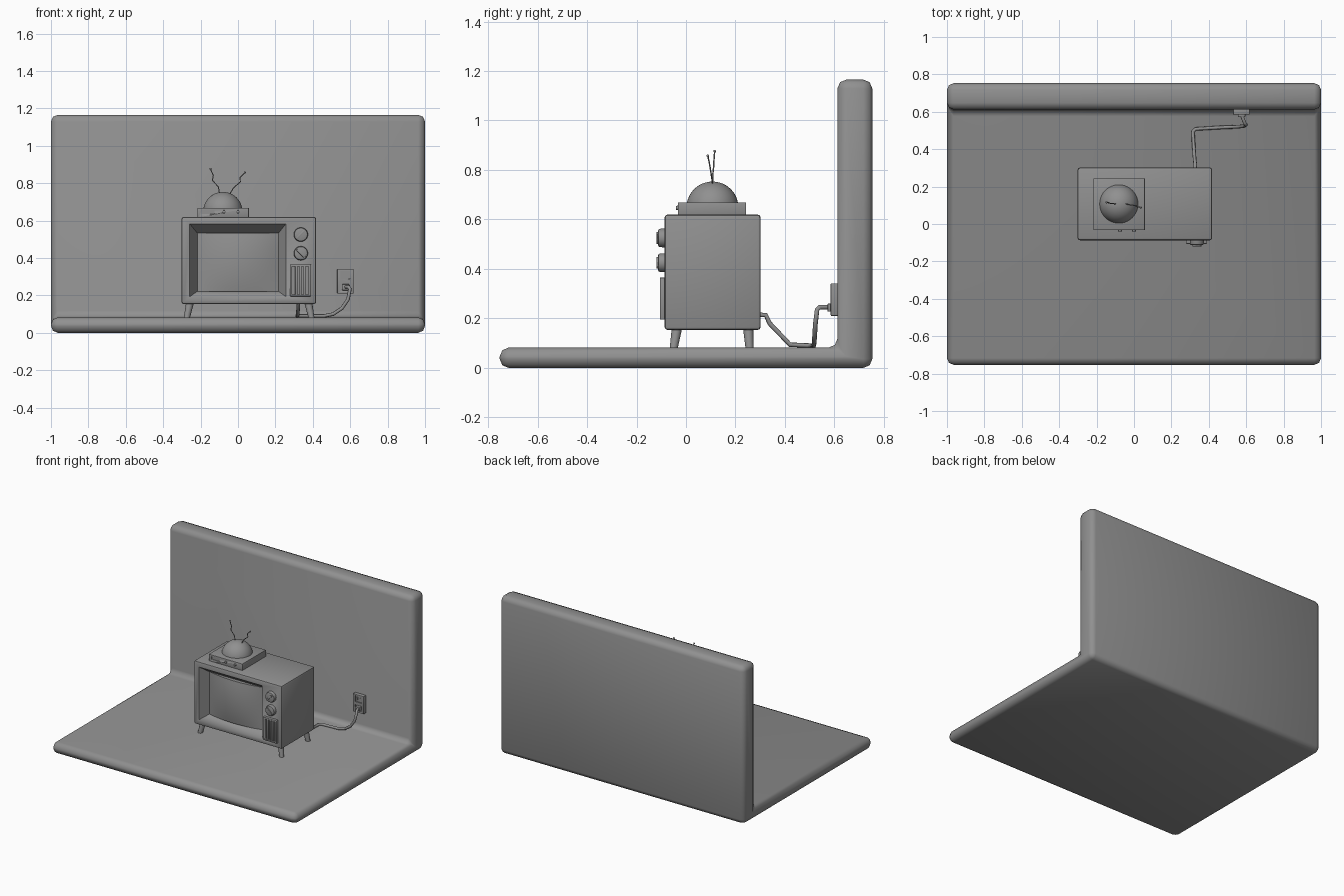
import bpy, bmesh, math
from mathutils import Vector

if "Cube" in bpy.data.objects:
    bpy.data.objects.remove(bpy.data.objects["Cube"])

# One dark grey for the whole model
grey = bpy.data.materials.new('dark_grey')
grey.diffuse_color = (.28, .28, .28, 1)
grey.use_nodes = True
grey.node_tree.nodes["Principled BSDF"].inputs["Base Color"].default_value = grey.diffuse_color


def finish(name, bm, angle=40):
    bmesh.ops.recalc_face_normals(bm, faces=bm.faces[:])
    me = bpy.data.meshes.new(name)
    bm.to_mesh(me)
    bm.free()
    me.materials.append(grey)
    ob = bpy.data.objects.new(name, me)
    bpy.context.collection.objects.link(ob)
    bpy.ops.object.select_all(action='DESELECT')
    ob.select_set(True)
    bpy.context.view_layer.objects.active = ob
    bpy.ops.object.shade_smooth_by_angle(angle=math.radians(angle))
    return ob


def bevel_all(bm, width, segments):
    edges = [e for e in bm.edges if e.calc_face_angle(0) > 0.3]
    bmesh.ops.bevel(bm, geom=edges, offset=width, segments=segments,
                    profile=0.5, affect='EDGES')


def box(name, x, y, z, bevel=0.0, segments=2):
    bm = bmesh.new()
    bmesh.ops.create_cube(bm, size=1)
    for v in bm.verts:
        for i, (lo, hi) in enumerate((x, y, z)):
            v.co[i] = lo if v.co[i] < 0 else hi
    if bevel:
        bmesh.ops.recalc_face_normals(bm, faces=bm.faces[:])
        bevel_all(bm, bevel, segments)
    return finish(name, bm)


def rod(name, a, b, r1, r2, sides=24, bevel=0.0):
    a, b = Vector(a), Vector(b)
    bm = bmesh.new()
    bmesh.ops.create_cone(bm, cap_ends=True, segments=sides, radius1=r1,
                          radius2=r2, depth=(b - a).length)
    if bevel:
        top = [e for e in bm.edges if all(v.co.z > 0 for v in e.verts)]
        bmesh.ops.bevel(bm, geom=top, offset=bevel, segments=2, profile=0.5, affect='EDGES')
    rot = Vector((0, 0, 1)).rotation_difference(b - a)
    for v in bm.verts:
        v.co = rot @ v.co + (a + b) / 2
    return finish(name, bm)


def ball(name, c, r):
    bm = bmesh.new()
    bmesh.ops.create_uvsphere(bm, u_segments=16, v_segments=8, radius=r)
    bmesh.ops.translate(bm, verts=bm.verts[:], vec=c)
    return finish(name, bm)


def wire(name, points, r):
    cu = bpy.data.curves.new(name, 'CURVE')
    cu.dimensions = '3D'
    cu.bevel_depth = r
    cu.bevel_resolution = 2
    cu.use_fill_caps = True
    cu.materials.append(grey)
    sp = cu.splines.new('POLY')
    sp.points.add(len(points) - 1)
    for p, co in zip(sp.points, points):
        p.co = (*co, 1)
    ob = bpy.data.objects.new(name, cu)
    bpy.context.collection.objects.link(ob)
    return ob


def cut(target, cutter):
    cutter.hide_render = True
    m = target.modifiers.new('cut', 'BOOLEAN')
    m.object = cutter
    m.solver = 'EXACT'
    bpy.context.view_layer.objects.active = target
    bpy.ops.object.modifier_apply(modifier=m.name)
    bpy.data.objects.remove(cutter)


# Floor and wall in one rounded L profile
bm = bmesh.new()
prof = [(-.753, 0), (.753, 0), (.753, 1.165), (.612, 1.165), (.612, .082), (-.753, .082)]
face = bm.faces.new([bm.verts.new((-1, y, z)) for y, z in prof])
ext = bmesh.ops.extrude_face_region(bm, geom=[face])
for v in ext['geom']:
    if isinstance(v, bmesh.types.BMVert):
        v.co.x = 1
bmesh.ops.recalc_face_normals(bm, faces=bm.faces[:])
bevel_all(bm, .036, 2)
finish('floor_and_wall', bm, 50)

# Cabinet with a tapered screen opening
cabinet = box('cabinet', (-.302, .418), (-.087, .302), (.153, .62), .013)
bm = bmesh.new()
rings = []
for y, x0, x1, z0, z1 in [(-.10, -.266, .264, .187, .592), (-.02, -.217, .216, .222, .532)]:
    rings.append([bm.verts.new(c) for c in ((x0, y, z0), (x1, y, z0), (x1, y, z1), (x0, y, z1))])
bm.faces.new(rings[0])
bm.faces.new(rings[1])
for i in range(4):
    j = (i + 1) % 4
    bm.faces.new((rings[0][i], rings[0][j], rings[1][j], rings[1][i]))
cut(cabinet, finish('screen_cutter', bm))

# Bulging glass
bm = bmesh.new()
bmesh.ops.create_grid(bm, x_segments=16, y_segments=12, size=1)
for v in bm.verts:
    u, w = v.co.x, v.co.y
    v.co = (-.0005 + .219 * u, -.02 - .045 * (1 - u * u) * (1 - .35 * w * w), .377 + .157 * w)
edge = [e for e in bm.edges if e.is_boundary]
ext = bmesh.ops.extrude_edge_only(bm, edges=edge)
for v in ext['geom']:
    if isinstance(v, bmesh.types.BMVert):
        v.co.y = -.01
finish('screen', bm)

# Splayed tapered legs
for side, x, dx in (('left', -.256, -.018), ('right', .375, .018)):
    for end, y, dy in (('front', -.036, -.014), ('back', .251, .006)):
        rod(f'{end}_{side}_leg', (x + dx, y + dy, .078), (x, y, .165), .016, .021, 16)

# Tuning knobs with diagonal grips
for name, z, tilt in (('upper', .525, 45), ('lower', .425, -45)):
    rod(name + '_knob', (.336, -.08, z), (.336, -.113, z), .038, .037, 32, .008)
    grip = box(name + '_knob_grip', (-.029, .029), (-.120, -.1), (-.006, .006), .002)
    grip.location = (.336, 0, z)
    grip.rotation_euler.y = math.radians(-tilt)

# Speaker panel with vertical slats
panel = box('speaker_panel', (.278, .39), (-.106, -.07), (.195, .365), .003)
cut(panel, box('slot_cutter', (.29, .378), (-.12, -.09), (.205, .353)))
for i in range(3):
    x = .312 + i * .022
    box(f'speaker_slat_{i + 1}', (x - .006, x + .006), (-.103, -.085), (.203, .355), .002)

# Set-top box with a recessed display, buttons and dome
receiver = box('receiver_box', (-.216, .058), (-.032, .243), (.615, .668), .002)
cut(receiver, box('display_cutter', (-.195, -.125), (-.05, -.026), (.634, .656)))
for i, x in enumerate((-.075, 0)):
    rod(f'receiver_button_{i + 1}', (x, -.02, .647), (x, -.041, .647), .009, .008, 16, .002)
bm = bmesh.new()
bmesh.ops.create_uvsphere(bm, u_segments=40, v_segments=24, radius=.105)
bmesh.ops.translate(bm, verts=bm.verts[:], vec=(-.081, .107, .648))
bmesh.ops.bisect_plane(bm, geom=bm.verts[:] + bm.edges[:] + bm.faces[:],
                       plane_co=(0, 0, .666), plane_no=(0, 0, -1), clear_outer=True)
finish('antenna_dome', bm)

# Crooked antennas with ball tips
antennas = {
    'left': [(-.098, .108, .74), (-.105, .108, .78), (-.137, .112, .815), (-.132, .113, .84), (-.147, .116, .876)],
    'right': [(-.045, .108, .74), (-.024, .103, .775), (.013, .098, .807), (.01, .094, .83), (.037, .088, .857)]}
for side, pts in antennas.items():
    wire(side + '_antenna', pts, .0028)
    ball(side + '_antenna_tip', pts[-1], .0055)

# Wall outlet with two sockets and a plug
plate = box('outlet_plate', (.53, .618), (.585, .62), (.21, .341), .003)
for z in (.309, .244):
    cut(plate, box('socket_cutter', (.549, .599), (.57, .592), (z - .022, z + .022)))
for i, x in enumerate((.564, .585)):
    box(f'socket_slot_{i + 1}', (x - .003, x + .003), (.588, .6), (.3, .32))
box('plug', (.556, .595), (.572, .6), (.227, .26), .004)

# Power cord
wire('power_cord', [(.327, .29, .214), (.327, .322, .214), (.325, .338, .18), (.319, .42, .094),
                    (.315, .495, .09), (.33, .508, .09), (.46, .516, .09), (.51, .518, .1),
                    (.555, .52, .13), (.588, .523, .178), (.599, .53, .235), (.592, .54, .245),
                    (.576, .58, .245)], .0095)
